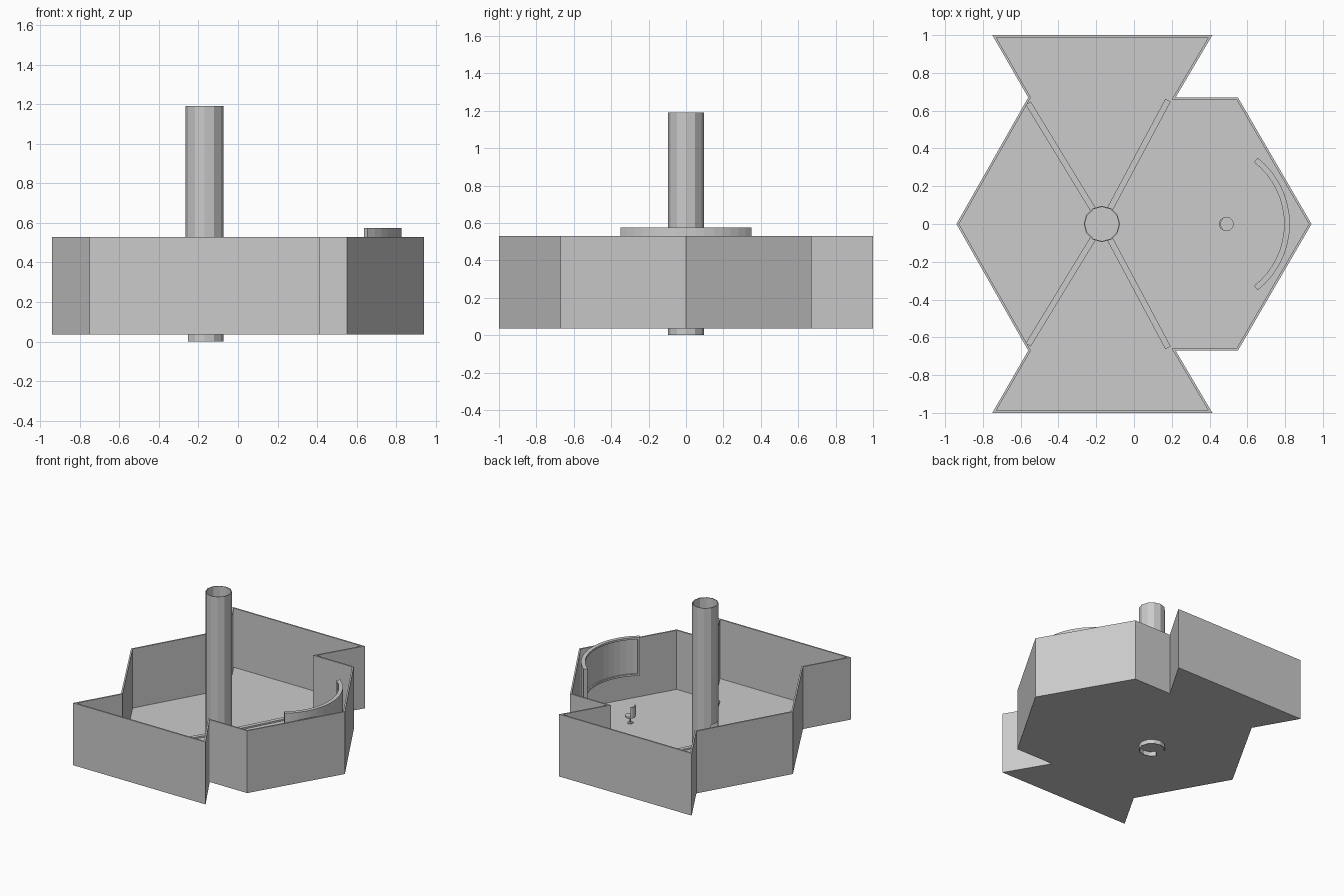
import bpy, bmesh, math
from mathutils import Vector

if "Cube" in bpy.data.objects:
    bpy.data.objects.remove(bpy.data.objects["Cube"])

CX = -0.17          # column centre
FLOOR = 0.06


def finish(name, bm):
    bmesh.ops.recalc_face_normals(bm, faces=bm.faces)
    me = bpy.data.meshes.new(name)
    bm.to_mesh(me)
    bm.free()
    ob = bpy.data.objects.new(name, me)
    bpy.context.collection.objects.link(ob)
    return ob


def prism(name, pts, z0, z1):
    bm = bmesh.new()
    f = bm.faces.new([bm.verts.new((x, y, z0)) for x, y in pts])
    r = bmesh.ops.extrude_face_region(bm, geom=[f])
    for v in r["geom"]:
        if isinstance(v, bmesh.types.BMVert):
            v.co.z = z1
    return finish(name, bm)


def inset(pts, d):
    # move every edge of a clockwise outline inward by d
    out = []
    for i, p in enumerate(pts):
        a, b, c = Vector(pts[i - 1]), Vector(p), Vector(pts[(i + 1) % len(pts)])
        n1 = Vector(((b - a).y, -(b - a).x)).normalized()
        n2 = Vector(((c - b).y, -(c - b).x)).normalized()
        out.append(b + (n1 + n2) * d / (1 + n1.dot(n2)))
    return [tuple(p) for p in out]


def arc_block(name, r0, r1, cx, half, z0, z1, n, cy=0, mid=0):
    # solid bent slab between two radii, centred on direction "mid"
    angs = [mid - half + 2 * half * i / n for i in range(n + 1)]
    bm = bmesh.new()
    rows = []
    for a in angs:
        c, s = math.cos(a), math.sin(a)
        rows.append([bm.verts.new((cx + r * c, cy + r * s, z))
                     for r, z in ((r0, z0), (r1, z0), (r1, z1), (r0, z1))])
    for p, q in zip(rows, rows[1:]):
        for k in range(4):
            bm.faces.new((p[k], p[(k + 1) % 4], q[(k + 1) % 4], q[k]))
    bm.faces.new(rows[0])
    bm.faces.new(rows[-1])
    return finish(name, bm)


# room outline, upper half mirrored to the lower half (clockwise)
upper = [(-0.94, 0), (-0.56, 0.67), (-0.75, 1), (0.415, 1), (0.22, 0.67), (0.55, 0.67), (0.94, 0)]
outline = upper + [(x, -y) for x, y in upper[-2:0:-1]]
inner = inset(outline, 0.012)
prism("floor", outline, 0.035, FLOOR)

# thin outer walls
bm = bmesh.new()
n = len(outline)
loops = [[bm.verts.new((x, y, z)) for x, y in pts]
         for pts, z in ((outline, 0.035), (outline, 0.53), (inner, 0.53), (inner, FLOOR))]
for lo, hi in zip(loops, loops[1:]):
    for i in range(n):
        j = (i + 1) % n
        bm.faces.new((lo[i], lo[j], hi[j], hi[i]))
finish("outer_walls", bm)

# low strips on the floor running from the column to the wall corners
for sy, side in ((1, "back"), (-1, "front")):
    for end, label in (((-0.56, 0.64), "left"), ((0.18, 0.655), "right")):
        a = Vector((CX, 0))
        d = (Vector((end[0], end[1] * sy)) - a)
        L = d.length
        d.normalize()
        w = Vector((-d.y, d.x)) * 0.016
        s, e = a + d * 0.09, a + d * L
        prism(f"floor_strip_{side}_{label}", [tuple(p) for p in (s - w, s + w, e + w, e - w)],
              FLOOR - 0.005, FLOOR + 0.012)

# hollow twelve-sided column with a doorway on the left side
arc_block("column_lower", 0.090, 0.096, CX, math.radians(150), 0, 0.26, 10)
bm = bmesh.new()
rings = [[bm.verts.new((CX + r * math.cos(i * math.pi / 6), r * math.sin(i * math.pi / 6), z))
          for i in range(12)] for r, z in ((0.096, 0.26), (0.096, 1.19), (0.090, 1.19), (0.090, 0.26))]
for k in range(4):
    lo, hi = rings[k], rings[(k + 1) % 4]
    for i in range(12):
        j = (i + 1) % 12
        bm.faces.new((lo[i], lo[j], hi[j], hi[i]))
finish("column_upper", bm)

# curved display panel: slab plus raised rim on its inner face
R, PCX = 0.445, 0.38
half = math.radians(52)
arc_block("display_panel", R - 0.02, R, PCX, half, 0.27, 0.575, 16)
arc_block("display_rim_top", R - 0.03, R - 0.02, PCX, half, 0.56, 0.575, 16)
arc_block("display_rim_bottom", R - 0.03, R - 0.02, PCX, half, 0.27, 0.285, 16)
for s, label in ((1, "back"), (-1, "front")):
    arc_block("display_rim_" + label, R - 0.03, R - 0.02, PCX, math.radians(1),
              0.285, 0.56, 1, mid=s * (half - math.radians(1)))


# pedestal chair facing the display
def disc(name, r, z0, z1, sides=12):
    prism(name, [(0.49 + r * math.cos(2 * math.pi * i / sides), r * math.sin(2 * math.pi * i / sides))
                 for i in range(sides)], z0, z1)


disc("chair_base", 0.022, FLOOR, FLOOR + 0.006)
disc("chair_stem", 0.006, FLOOR, 0.11)
disc("chair_seat", 0.038, 0.11, 0.122)
arc_block("chair_back", 0.032, 0.04, 0.49, math.radians(55), 0.118, 0.2, 6, mid=math.pi)
